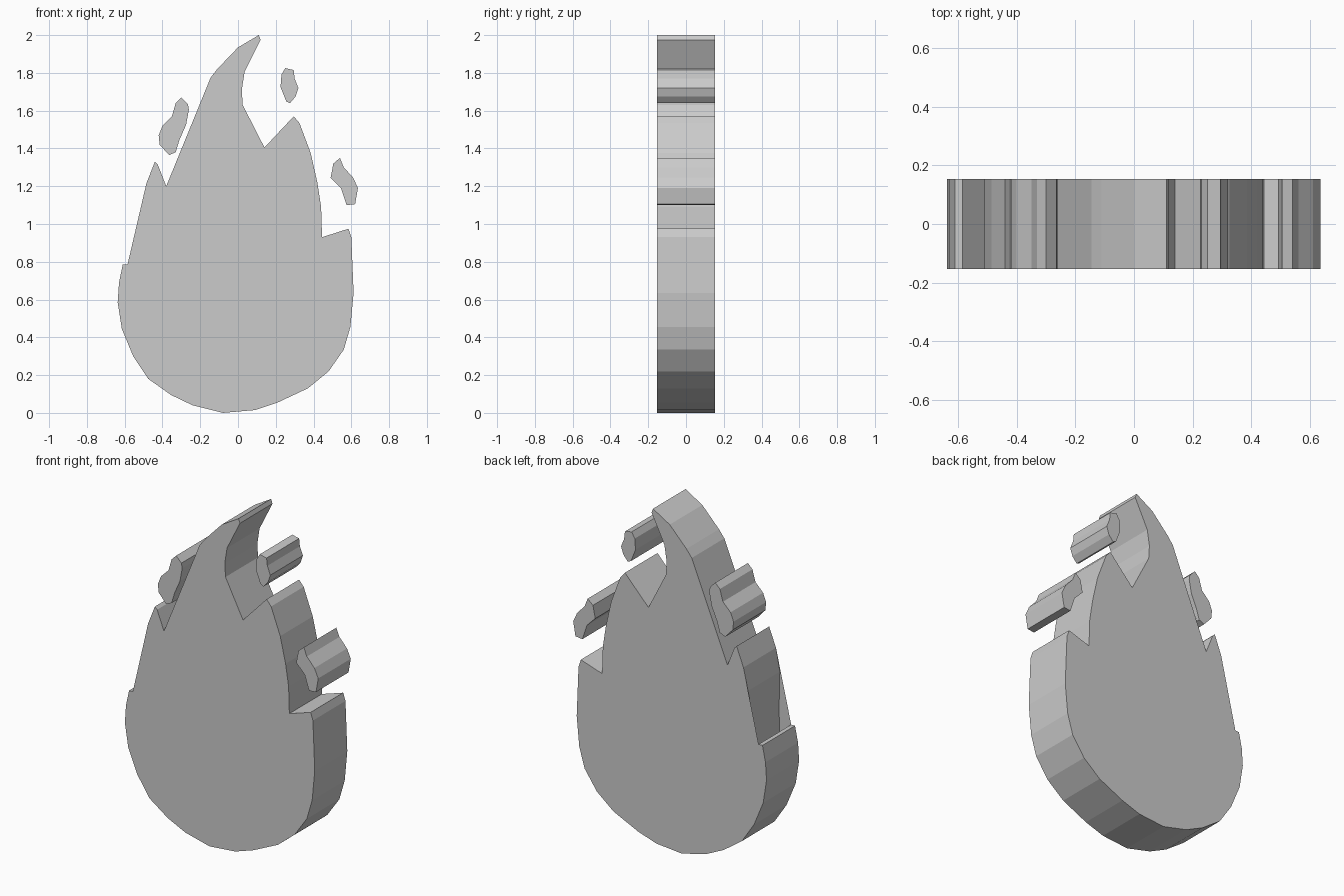
import bpy

HALF = 0.153  # half thickness along y


def make_plate(name, outline, walls=True):
    """Extrude an x-z outline (counter-clockwise from the front) along y."""
    n = len(outline)
    verts = [(x, -HALF, z) for x, z in outline] + [(x, HALF, z) for x, z in outline]
    faces = [list(range(n)), list(range(2 * n - 1, n - 1, -1))]
    if walls:
        for i in range(n):
            j = (i + 1) % n
            faces.append([i, i + n, j + n, j])
    mesh = bpy.data.meshes.new(name)
    mesh.from_pydata(verts, [], faces)
    mesh.update()
    obj = bpy.data.objects.new(name, mesh)
    bpy.context.collection.objects.link(obj)
    return obj


# Narrow hollow in the left flank, walls only inside the body
hollow = [(-0.485, 1.215), (-0.51, 1.08), (-0.505, 0.85), (-0.51, 0.70), (-0.585, 0.785)]

# Rounded base and right flank
right_side = [
    (-0.08, 0.0), (0.09, 0.015), (0.21, 0.055), (0.37, 0.13), (0.48, 0.22),
    (0.56, 0.335), (0.595, 0.455), (0.612, 0.635), (0.60, 0.93), (0.585, 0.975),
    (0.445, 0.93), (0.44, 1.09), (0.42, 1.22), (0.385, 1.375), (0.325, 1.535),
    (0.295, 1.57), (0.14, 1.405),
]
# Curled top tongue
top_tongue = [
    (0.025, 1.63), (0.02, 1.71), (0.035, 1.805), (0.12, 1.975), (0.11, 2.0),
    (0.0, 1.935), (-0.11, 1.82), (-0.145, 1.775), (-0.38, 1.20),
]
# Left tongue, hollow and left of the base
left_side = [(-0.425, 1.315), (-0.44, 1.33)] + hollow + [
    (-0.61, 0.785), (-0.63, 0.69), (-0.637, 0.585), (-0.615, 0.445),
    (-0.555, 0.30), (-0.475, 0.18), (-0.355, 0.095), (-0.24, 0.04),
]
make_plate("flame_body", right_side + top_tongue + left_side)

# Front and back skins that cover the hollow
make_plate("hollow_cover", [hollow[0]] + hollow[:0:-1], walls=False)

# Loose sparks around the flame
make_plate("spark_left", [
    (-0.30, 1.67), (-0.33, 1.64), (-0.35, 1.57), (-0.40, 1.52), (-0.42, 1.47),
    (-0.415, 1.42), (-0.365, 1.365), (-0.33, 1.38), (-0.31, 1.445),
    (-0.275, 1.525), (-0.26, 1.605), (-0.265, 1.635)])
make_plate("spark_top", [
    (0.25, 1.825), (0.23, 1.79), (0.225, 1.725), (0.255, 1.65), (0.275, 1.64),
    (0.305, 1.675), (0.32, 1.72), (0.30, 1.77), (0.295, 1.815)])
make_plate("spark_right", [
    (0.54, 1.35), (0.505, 1.32), (0.49, 1.245), (0.545, 1.19), (0.575, 1.10),
    (0.62, 1.105), (0.635, 1.19), (0.61, 1.245), (0.56, 1.30)])
